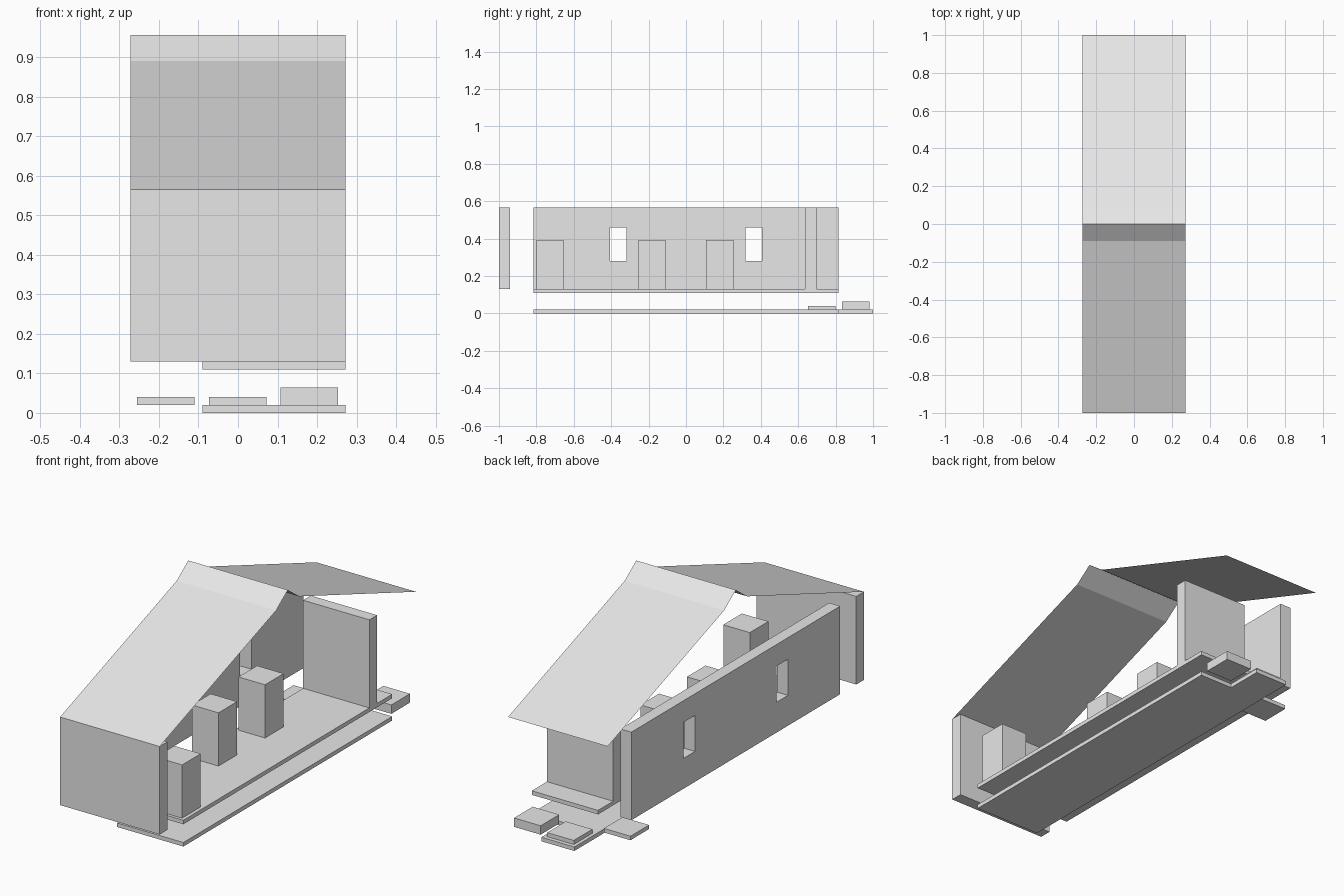
import bpy
import bmesh
from mathutils import Vector

if "Cube" in bpy.data.objects:
    bpy.data.objects.remove(bpy.data.objects["Cube"])

grey = bpy.data.materials.new("light_grey")
grey.diffuse_color = (0.8, 0.8, 0.8, 1)
grey.use_nodes = True
grey.node_tree.nodes["Principled BSDF"].inputs["Base Color"].default_value = grey.diffuse_color


def finish(name, bm):
    """Turn a bmesh into a named, flat-shaded object."""
    mesh = bpy.data.meshes.new(name)
    bm.to_mesh(mesh)
    bm.free()
    mesh.materials.append(grey)
    obj = bpy.data.objects.new(name, mesh)
    bpy.context.collection.objects.link(obj)
    return obj


def thicken(bm, direction):
    """Extrude all flat faces along a direction into a closed solid."""
    res = bmesh.ops.extrude_face_region(bm, geom=bm.faces[:], use_keep_orig=True)
    verts = [g for g in res["geom"] if isinstance(g, bmesh.types.BMVert)]
    bmesh.ops.translate(bm, verts=verts, vec=direction)
    bmesh.ops.recalc_face_normals(bm, faces=bm.faces[:])


def slab(name, outline, z0, z1):
    bm = bmesh.new()
    bm.faces.new([bm.verts.new((x, y, z0)) for x, y in outline])
    thicken(bm, Vector((0, 0, z1 - z0)))
    return finish(name, bm)


def box(name, x0, x1, y0, y1, z0, z1):
    return slab(name, [(x0, y0), (x1, y0), (x1, y1), (x0, y1)], z0, z1)


W = 0.272                      # half width
L = 0.815                      # half length of the floor
FLOOR, EAVE = 0.13, 0.565      # floor top and wall top
X_IN = -0.09                   # inner edge of the floor

# Ground slab with a narrow extension at the back
slab("ground_slab", [(X_IN, -L), (W, -L), (W, L), (0.09, L), (0.09, 1), (X_IN, 1)], 0, 0.02)

# Raised floor
box("floor", X_IN, W, -L, L, 0.11, FLOOR)

# End walls
box("front_wall", -W, W, -1, -0.94, FLOOR, EAVE)
box("back_wall", X_IN, W, 0.637, 0.697, FLOOR, EAVE)

# Left wall: a grid of cells with two window cells left open
ys = [-L, -0.407, -0.318, 0.318, 0.407, L]
zs = [FLOOR, 0.28, 0.458, EAVE]
bm = bmesh.new()
grid = [[bm.verts.new((-W, y, z)) for z in zs] for y in ys]
for i in range(len(ys) - 1):
    for j in range(len(zs) - 1):
        if j == 1 and i in (1, 3):
            continue
        bm.faces.new((grid[i][j], grid[i + 1][j], grid[i + 1][j + 1], grid[i][j + 1]))
thicken(bm, Vector((0.06, 0, 0)))
bmesh.ops.dissolve_limit(bm, angle_limit=0.01, verts=bm.verts[:], edges=bm.edges[:])
finish("left_wall_with_windows", bm)

# Three upright blocks standing on the floor
S = 0.145                      # block side
for n, (x, y) in enumerate([(0.11, -0.80), (-0.073, -0.255), (-0.073, 0.108)]):
    box(f"block_{n + 1}", x, x + S, y, y + S, FLOOR, 0.393)

# Low pads at the back
for n, (x, y, top) in enumerate([(-0.255, 0.653, 0.04), (-0.073, 0.835, 0.04), (0.108, 0.835, 0.064)]):
    box(f"pad_{n + 1}", x, x + S, y, y + S, 0.02, top)

# Thin sheet roof with a steeper cap along the ridge
profile = [(-1, EAVE), (-0.09, 0.89), (0, 0.956), (0.09, 0.89), (1, EAVE)]
bm = bmesh.new()
rows = [(bm.verts.new((-W, y, z)), bm.verts.new((W, y, z))) for y, z in profile]
for (a, b), (c, d) in zip(rows, rows[1:]):
    bm.faces.new((a, b, d, c))
finish("roof", bm)
